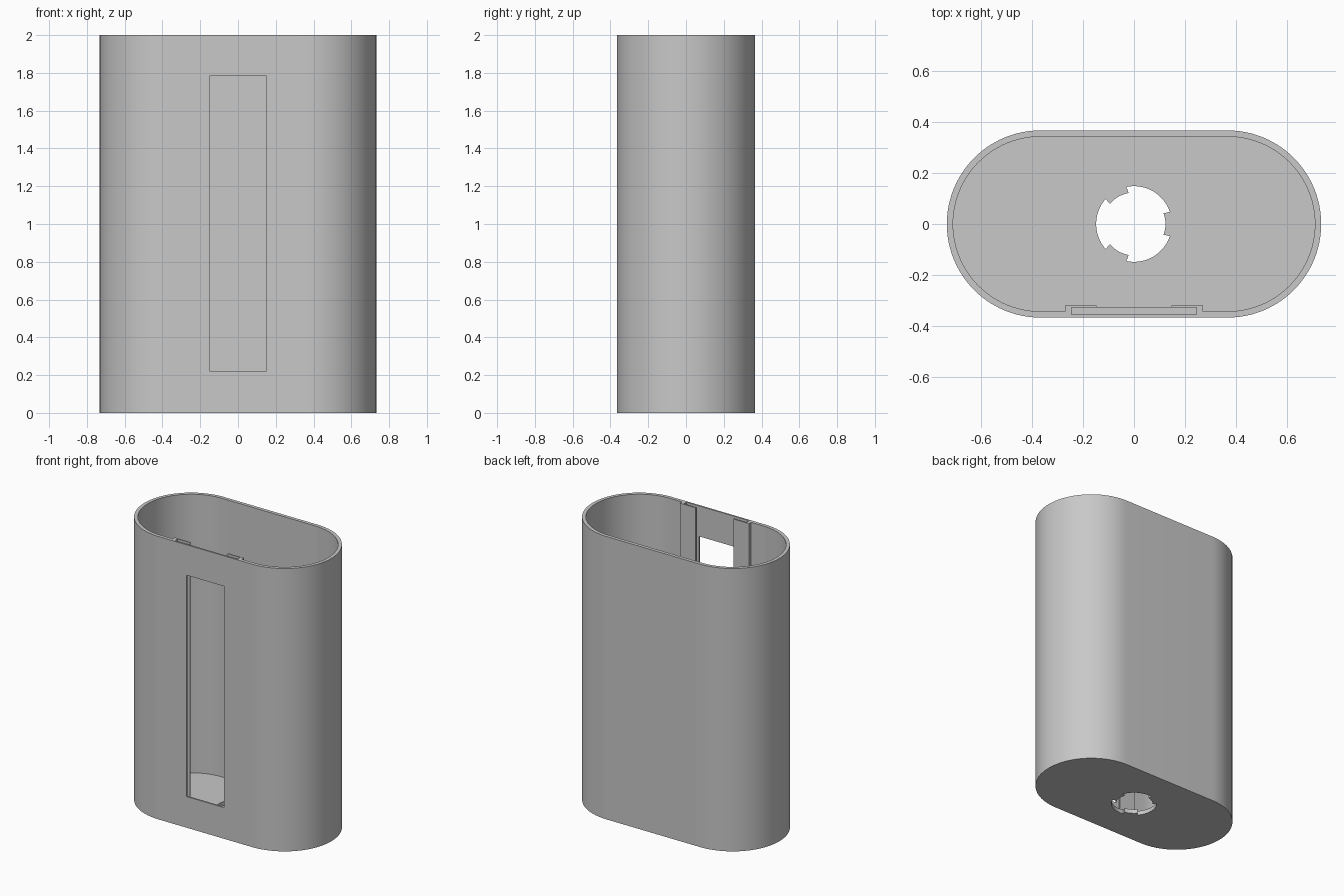
import bpy, bmesh
from math import sin, cos, pi, radians

old = bpy.data.objects.get("Cube")
if old:
    bpy.data.objects.remove(old, do_unlink=True)

R = 0.366          # outer end radius, also half the straight length
WALL = 0.0244
HEIGHT = 2.0
FLOOR = 0.03
WINDOW = 0.147     # half width of window and of the gap between the rails
SEGMENTS = 48

grey = bpy.data.materials.new("plain grey")
grey.use_nodes = True
colour = (0.58, 0.58, 0.58, 1)
grey.diffuse_color = colour
grey.node_tree.nodes["Principled BSDF"].inputs["Base Color"].default_value = colour


def arc(cx, radius, start, end, steps):
    angles = [radians(start + (end - start) * i / steps) for i in range(steps + 1)]
    return [(cx + radius * cos(a), radius * sin(a)) for a in angles]


def prism(name, outline, z0, z1):
    """Extrude a flat counter-clockwise outline between two heights."""
    bm = bmesh.new()
    face = bm.faces.new([bm.verts.new((x, y, z0)) for x, y in outline])
    top = bmesh.ops.extrude_face_region(bm, geom=[face])["geom"]
    verts = [v for v in top if isinstance(v, bmesh.types.BMVert)]
    bmesh.ops.translate(bm, verts=verts, vec=(0, 0, z1 - z0))
    bmesh.ops.recalc_face_normals(bm, faces=bm.faces)
    mesh = bpy.data.meshes.new(name)
    bm.to_mesh(mesh)
    bm.free()
    mesh.materials.append(grey)
    obj = bpy.data.objects.new(name, mesh)
    bpy.context.collection.objects.link(obj)
    return obj


def rectangle(half_width, y0, y1):
    return [(-half_width, y0), (half_width, y0), (half_width, y1), (-half_width, y1)]


# Outer body
case = prism("case", arc(R, R, -90, 90, SEGMENTS) + arc(-R, R, 90, 270, SEGMENTS), 0, HEIGHT)

# Cavity, stepped round the two rails behind the window
inner = R - WALL
rail = [(0.27, -inner), (0.27, -0.318), (WINDOW, -0.318), (WINDOW, -0.335)]
cavity_outline = (arc(R, inner, -90, 90, SEGMENTS) + arc(-R, inner, 90, 270, SEGMENTS)
                  + [(-x, y) for x, y in rail] + rail[::-1])
cavity = prism("cavity_cutter", cavity_outline, FLOOR, HEIGHT + 0.1)

# Sliding panel slot, sunk a little into the floor
slot = prism("slot_cutter", rectangle(0.245, -0.354, -0.326), 0.015, HEIGHT + 0.2)

# Window through the front wall
window = prism("window_cutter", rectangle(WINDOW, -0.45, -0.34), 0.22, 1.785)

# Round floor hole with three inward tabs
hole_outline = []
for centre in (0, 120, 240):
    hole_outline += arc(0, 0.123, centre - 20, centre + 20, 12)
    hole_outline += arc(0, 0.148, centre + 18.5, centre + 101.5, 24)
hole = prism("hole_cutter", hole_outline, -0.1, 0.2)

# Carve the case
bpy.ops.object.select_all(action="DESELECT")
bpy.context.view_layer.objects.active = case
case.select_set(True)
for cutter in (cavity, slot, window, hole):
    cutter.hide_render = True
    mod = case.modifiers.new(cutter.name, "BOOLEAN")
    mod.operation = "DIFFERENCE"
    mod.solver = "EXACT"
    mod.object = cutter
    bpy.ops.object.modifier_apply(modifier=mod.name)
    bpy.data.objects.remove(cutter, do_unlink=True)

bpy.ops.object.shade_smooth_by_angle(angle=radians(30))
